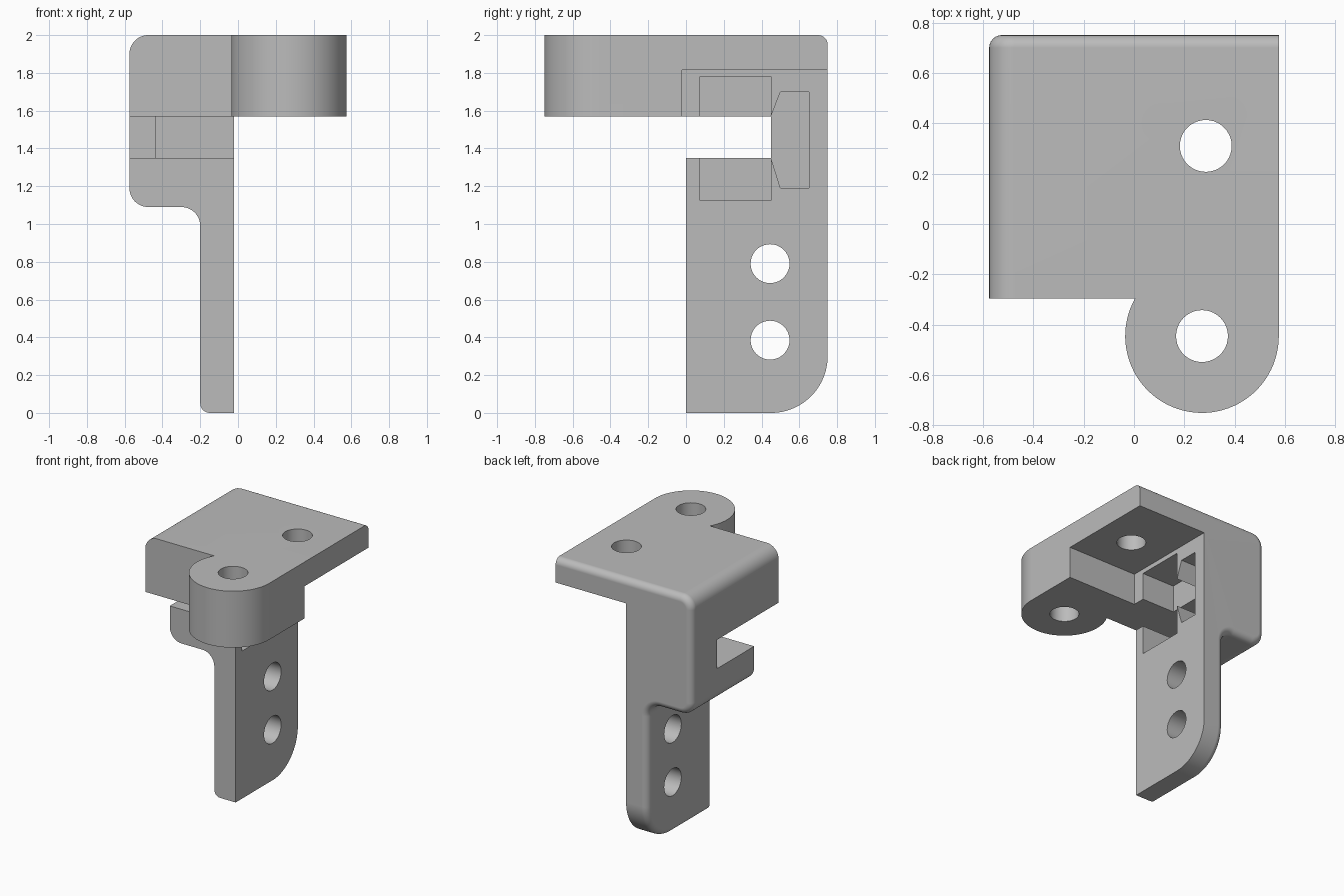
import bpy, bmesh, math
from mathutils import Vector

cube = bpy.data.objects.get("Cube")
if cube:
    bpy.data.objects.remove(cube, do_unlink=True)

grey = bpy.data.materials.new("light_grey")
grey.use_nodes = True
colour = (0.5, 0.5, 0.5, 1)
grey.diffuse_color = colour
grey.node_tree.nodes["Principled BSDF"].inputs["Base Color"].default_value = colour


def arc(cx, cy, r, a0, a1, steps=12):
    """Points on a circular arc, angles in degrees."""
    angles = [math.radians(a0 + (a1 - a0) * i / steps) for i in range(steps + 1)]
    return [(cx + r * math.cos(a), cy + r * math.sin(a)) for a in angles]


def prism(name, profile, axis, lo, hi):
    """Extrude a 2D profile along an axis; the profile uses the other two axes in order."""
    def place(p, d):
        a, b = p
        return Vector({"x": (d, a, b), "y": (a, d, b), "z": (a, b, d)}[axis])
    bm = bmesh.new()
    low = [bm.verts.new(place(p, lo)) for p in profile]
    high = [bm.verts.new(place(p, hi)) for p in profile]
    bm.faces.new(low)
    bm.faces.new(high)
    n = len(profile)
    for i in range(n):
        j = (i + 1) % n
        bm.faces.new((low[i], low[j], high[j], high[i]))
    bmesh.ops.recalc_face_normals(bm, faces=bm.faces)
    mesh = bpy.data.meshes.new(name)
    bm.to_mesh(mesh)
    bm.free()
    mesh.materials.append(grey)
    obj = bpy.data.objects.new(name, mesh)
    bpy.context.collection.objects.link(obj)
    return obj


def combine(target, tool, operation):
    """Apply an exact boolean and discard the tool."""
    tool.hide_render = True
    mod = target.modifiers.new("cut", "BOOLEAN")
    mod.operation, mod.solver, mod.object = operation, "EXACT", tool
    bpy.context.view_layer.objects.active = target
    bpy.ops.object.modifier_apply(modifier=mod.name)
    bpy.data.objects.remove(tool, do_unlink=True)


def box(a0, a1, b0, b1):
    return [(a0, b0), (a1, b0), (a1, b1), (a0, b1)]


# Shared dimensions
LEFT, RIGHT, BACK, FRONT = -0.575, 0.575, 0.75, -0.295
INNER, LEG, TOP = -0.02, -0.2, 2.0
JAW, SLOT_LOW, SLOT_HIGH, SLOT_END = 1.09, 1.35, 1.57, 0.45

# Body: head, thin top plate and leg from one front outline
outline = [(RIGHT, TOP)]
outline += arc(LEFT + 0.1, TOP - 0.1, 0.1, 90, 180)
outline += arc(LEFT + 0.1, JAW + 0.1, 0.1, 180, 270)
outline += arc(LEG - 0.1, JAW - 0.1, 0.1, 90, 0)
outline += [(LEG, 0), (INNER, 0), (INNER, 1.815), (RIGHT, 1.815)]
bracket = prism("bracket", outline, "y", FRONT, BACK)

# Large round on the lower back corner of the leg
corner = arc(SLOT_END, 0.3, 0.3, -90, 0, 24) + [(1, 0.3), (1, -0.2), (SLOT_END, -0.2)]
combine(bracket, prism("corner_cutter", corner, "x", -1, 1), "DIFFERENCE")

# Small round along the back rim and down the outer edge of the leg
bm = bmesh.new()
bm.from_mesh(bracket.data)


def on_rim(edge):
    a, b = (v.co for v in edge.verts)
    mid = (a + b) / 2
    back = min(a.y, b.y) > BACK - 0.001
    top = min(a.z, b.z) > TOP - 0.001
    foot = max(abs(a.x - LEG), abs(b.x - LEG)) < 0.001 and max(a.z, b.z) < 0.31
    return foot or back and (top or mid.x < LEG + 0.001)


bmesh.ops.bevel(bm, geom=[e for e in bm.edges if on_rim(e)], offset=0.05,
                segments=6, profile=0.5, affect="EDGES", clamp_overlap=False)
bm.to_mesh(bracket.data)
bm.free()

# Front clearance and the slot through the head
clearance = [(-1, -0.1), (0, -0.1), (0, SLOT_LOW), (SLOT_END, SLOT_LOW),
             (SLOT_END, SLOT_HIGH), (-1, SLOT_HIGH)]
combine(bracket, prism("slot_cutter", clearance, "x", -1, 1), "DIFFERENCE")

# Pockets on the inner face, above, below and behind the slot
combine(bracket, prism("side_pocket_cutter", box(0.075, SLOT_END, 1.125, 1.78),
                       "x", -0.3, 0.05), "DIFFERENCE")
rear = [(0.44, SLOT_LOW), (SLOT_END, SLOT_LOW), (0.5, 1.19), (0.65, 1.19),
        (0.65, 1.7), (0.5, 1.7), (SLOT_END, SLOT_HIGH), (0.44, SLOT_HIGH)]
combine(bracket, prism("rear_pocket_cutter", rear, "x", -0.435, 0.05), "DIFFERENCE")

# Thick rounded lug at the front
lug_x, lug_y, lug_r = 0.27, -0.445, 0.305
meet = 180 - math.degrees(math.asin((FRONT - lug_y) / lug_r))
lug = [(-0.1, INNER), (RIGHT, INNER)]
lug += arc(lug_x, lug_y, lug_r, 0, meet - 360, 48)
lug += [(-0.1, FRONT)]
combine(bracket, prism("lug", lug, "z", SLOT_HIGH, TOP), "UNION")

# Screw holes through the plate, lug and leg
for a, b, axis in ((0.285, 0.31, "z"), (lug_x, lug_y, "z"),
                   (0.445, 0.79, "x"), (0.445, 0.385, "x")):
    circle = arc(a, b, 0.103, 0, 360, 40)[:-1]
    lo, hi = (1.4, 2.2) if axis == "z" else (-0.4, 0.2)
    combine(bracket, prism("hole_cutter", circle, axis, lo, hi), "DIFFERENCE")

# Smooth rounds with crisp edges
bpy.ops.object.select_all(action="DESELECT")
bracket.select_set(True)
bpy.context.view_layer.objects.active = bracket
bpy.ops.object.shade_smooth_by_angle(angle=math.radians(30))
normals = bracket.modifiers.new("flat_face_normals", "WEIGHTED_NORMAL")
normals.keep_sharp = True
